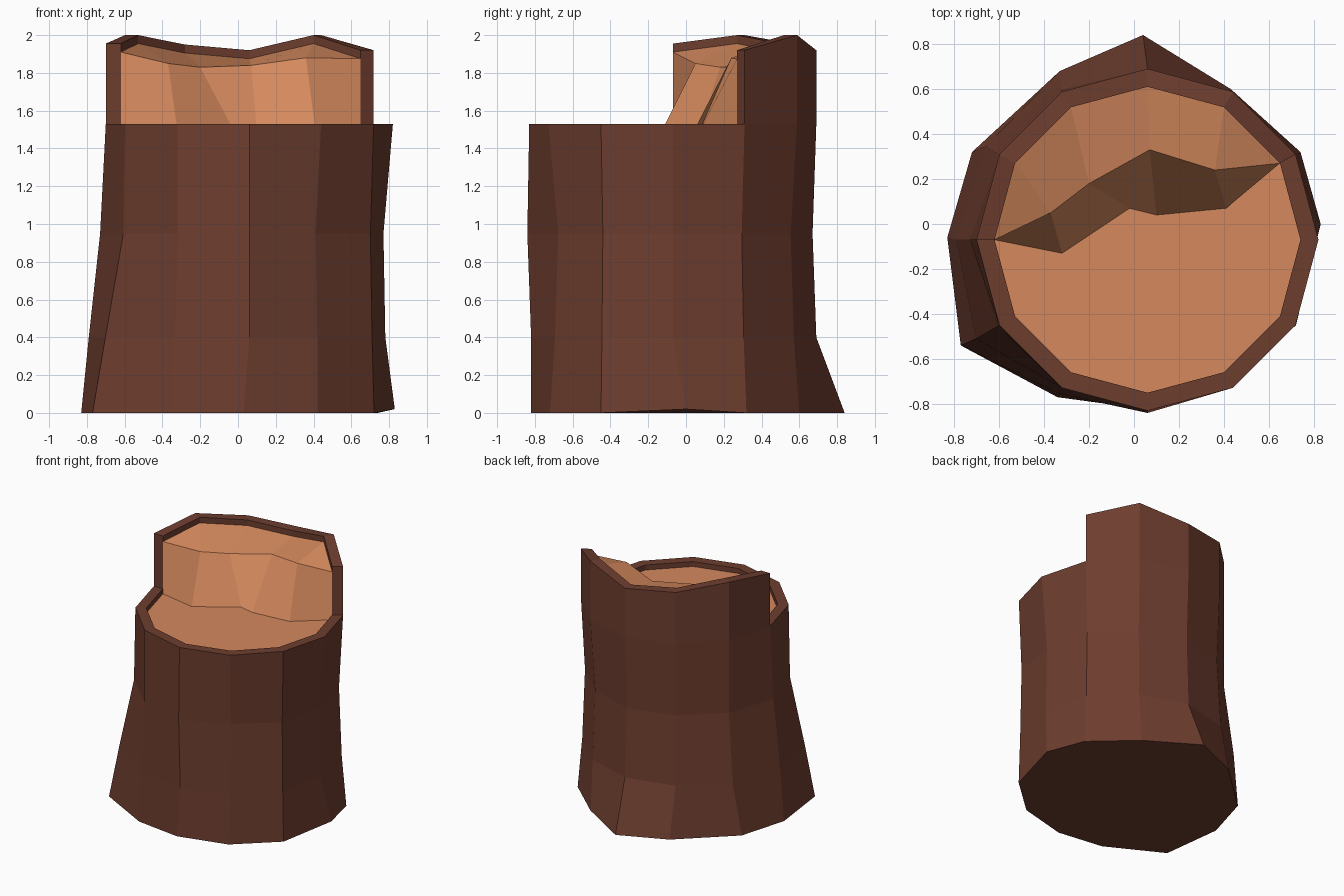
import bpy, bmesh
from math import cos, sin, radians

if "Cube" in bpy.data.objects:
    bpy.data.objects.remove(bpy.data.objects["Cube"])

CX, CY, N = 0.06, -0.07, 12
RIM, FLOOR = 1.53, 1.49


def polar(k, r, z):
    a = radians(30 * k)
    return (CX + r * cos(a), CY + r * sin(a), z)


def material(name, color):
    m = bpy.data.materials.new(name)
    m.diffuse_color = (*color, 1)
    m.use_nodes = True
    m.node_tree.nodes["Principled BSDF"].inputs["Base Color"].default_value = m.diffuse_color
    return m


def build(name, faces, mat):
    """Mesh from faces given as coordinate lists, welded together."""
    bm = bmesh.new()
    for f in faces:
        bm.faces.new([bm.verts.new(p) for p in f])
    bmesh.ops.remove_doubles(bm, verts=bm.verts, dist=0.0005)
    bmesh.ops.recalc_face_normals(bm, faces=bm.faces)
    me = bpy.data.meshes.new(name)
    bm.to_mesh(me)
    bm.free()
    me.materials.append(mat)
    ob = bpy.data.objects.new(name, me)
    bpy.context.collection.objects.link(ob)
    return ob


def band(a, b, ks):
    return [[a[k], a[(k + 1) % N], b[(k + 1) % N], b[k]] for k in ks]


# Bark rings, from the flared root line to the rim
base = [(.83, 0, .02), (.74, .32, 0), (.43, .60, 0), (.04, .84, 0),
        (-.33, .68, 0), (-.72, .32, 0), (-.83, -.06, 0), (-.77, -.54, 0),
        (-.34, -.77, 0), (.03, -.82, 0), (.42, -.72, 0), (.72, -.45, 0)]
low_r = [.72, .75, .74, .76, .77, .83, .85, .88, .79, .75, .72, .75]
mid_r = [.71, .73, .72, .74, .74, .76, .79, .77, .76, .77, .70, .74]
low = [polar(k, r, .40) for k, r in enumerate(low_r)]
mid = [polar(k, r, .95) for k, r in enumerate(mid_r)]
rim = [polar(k, .76, RIM) for k in range(N)]
inner = [polar(k, .68, RIM) for k in range(N)]
inner_low = [polar(k, .68, FLOOR - .03) for k in range(N)]

# Raised broken wall at the back, between corners 1 and 6
height = {1: 1.92, 2: 2.0, 3: 1.92, 4: 1.95, 5: 2.0, 6: 1.955}
wall_out = {k: polar(k, .76, h) for k, h in height.items()}
wall_in = {k: polar(k, .68, h) for k, h in height.items()}

every, back = range(N), range(1, 6)
front = [k for k in every if k not in back]
faces = [base[::-1]]
faces += band(base, low, every) + band(low, mid, every) + band(mid, rim, every)
faces += band(rim, inner, front) + band(inner, inner_low, every)
faces += band(rim, wall_out, back) + band(wall_out, wall_in, back)
faces += band(wall_in, inner, back)
faces += [[rim[k], wall_out[k], wall_in[k], inner[k]] for k in (1, 6)]
build("bark", faces, material("bark_brown", (.155, .047, .028)))

# Cut wood: flat floor, splintered step and sloping top behind it
floor = [polar(k, .68, FLOOR) for k in every]
edge = [polar(k, .68, height[k] - .045) for k in range(6, 0, -1)]
foot = [floor[6], (-.32, -.13, FLOOR), (-.02, .07, FLOOR),
        (.10, .04, FLOOR), (.41, .07, FLOOR), floor[1]]
crest = [edge[0], (-.37, .05, 1.85), (-.20, .18, 1.83),
         (.07, .33, 1.84), (.36, .24, 1.88), edge[5]]
wood = [foot + [floor[0]] + floor[:6:-1]]
for i in range(5):
    wood.append([foot[i], foot[i + 1], crest[i + 1], crest[i]])
    top = [crest[i], crest[i + 1], edge[i + 1], edge[i]]
    wood.append(list(dict.fromkeys(top)))
    # hidden side against the bark
    wood.append([edge[i], edge[i + 1], floor[5 - i], floor[6 - i]])
wood.append([floor[k] for k in range(1, 7)] + foot[1:5])
build("cut_wood", wood, material("wood_tan", (.66, .25, .11)))
